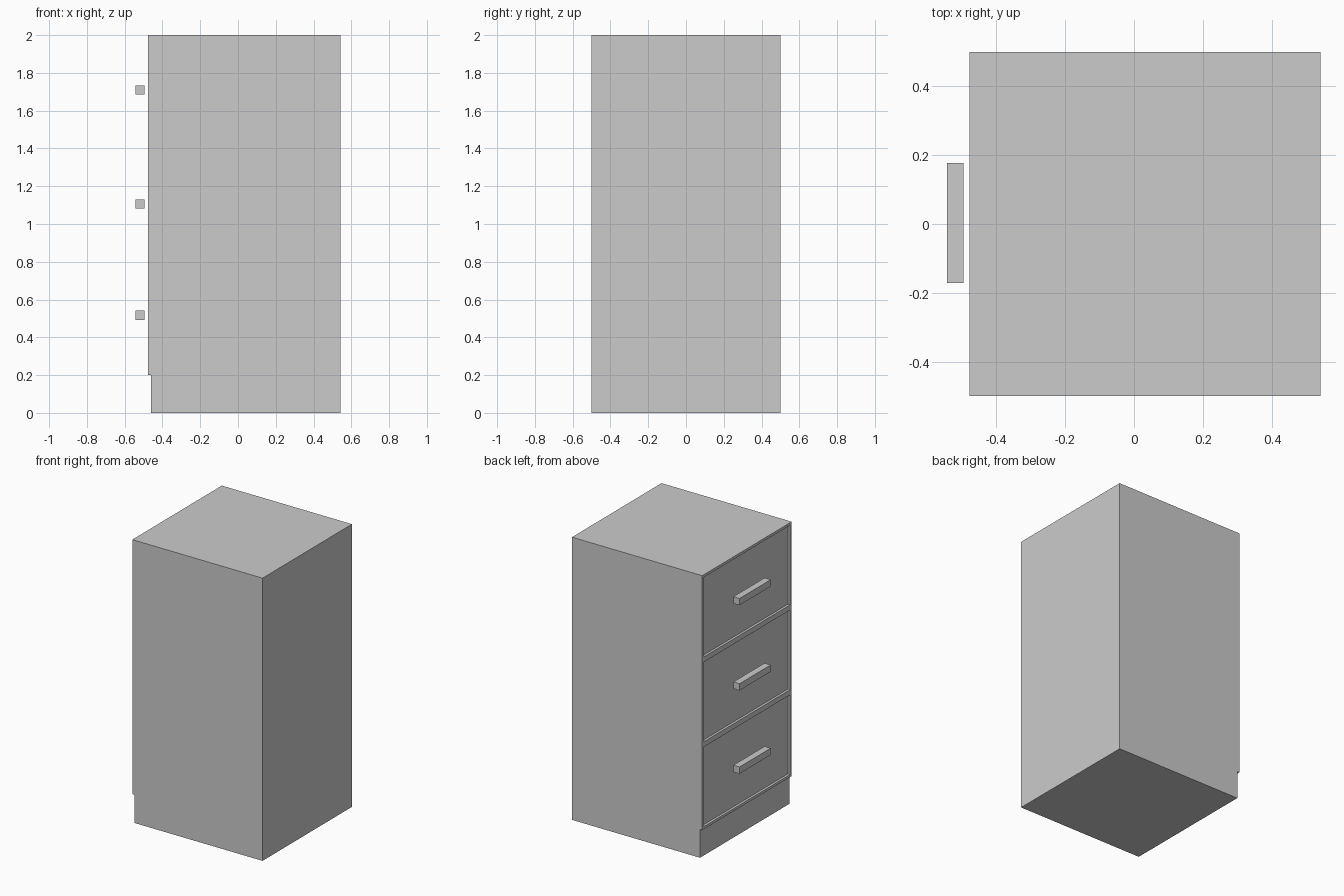
import bpy, bmesh

if "Cube" in bpy.data.objects:
    bpy.data.objects.remove(bpy.data.objects["Cube"])


def new_object(name, bm):
    bmesh.ops.recalc_face_normals(bm, faces=bm.faces)
    mesh = bpy.data.meshes.new(name)
    bm.to_mesh(mesh)
    bm.free()
    obj = bpy.data.objects.new(name, mesh)
    bpy.context.collection.objects.link(obj)
    return obj


BACK, PLINTH, FRONT = 0.542, -0.46, -0.477

# Cabinet body: side profile with a set-back plinth, extruded across the width
profile = [(BACK, 0), (BACK, 2), (FRONT, 2), (FRONT, 1.4), (FRONT, 0.8),
           (FRONT, 0.2), (PLINTH, 0.2), (PLINTH, 0)]
bm = bmesh.new()
side = bm.faces.new([bm.verts.new((x, -0.5, z)) for x, z in profile])
ext = bmesh.ops.extrude_face_region(bm, geom=[side], use_keep_orig=True)
moved = [v for v in ext["geom"] if isinstance(v, bmesh.types.BMVert)]
bmesh.ops.translate(bm, verts=moved, vec=(0, 1, 0))
bmesh.ops.recalc_face_normals(bm, faces=bm.faces)

# Drawer fronts: border each front face, then sink the panel with straight walls
drawers = [f for f in bm.faces if abs(f.calc_center_median().x - FRONT) < 1e-4]
bmesh.ops.inset_individual(bm, faces=drawers, thickness=0.026, depth=0)
for panel in drawers:
    res = bmesh.ops.extrude_discrete_faces(bm, faces=[panel])
    bmesh.ops.translate(bm, verts=res["faces"][0].verts, vec=(0.017, 0, 0))
bmesh.ops.remove_doubles(bm, verts=bm.verts, dist=1e-5)
new_object("cabinet_body", bm)

# Bar handles, standing just clear of the drawers
for name, z in (("bottom", 0.517), ("middle", 1.106), ("top", 1.709)):
    bm = bmesh.new()
    bmesh.ops.create_cube(bm, size=1)
    bmesh.ops.scale(bm, verts=bm.verts, vec=(0.048, 0.348, 0.048))
    handle = new_object(name + "_drawer_handle", bm)
    handle.location = (-0.519, 0.003, z)
